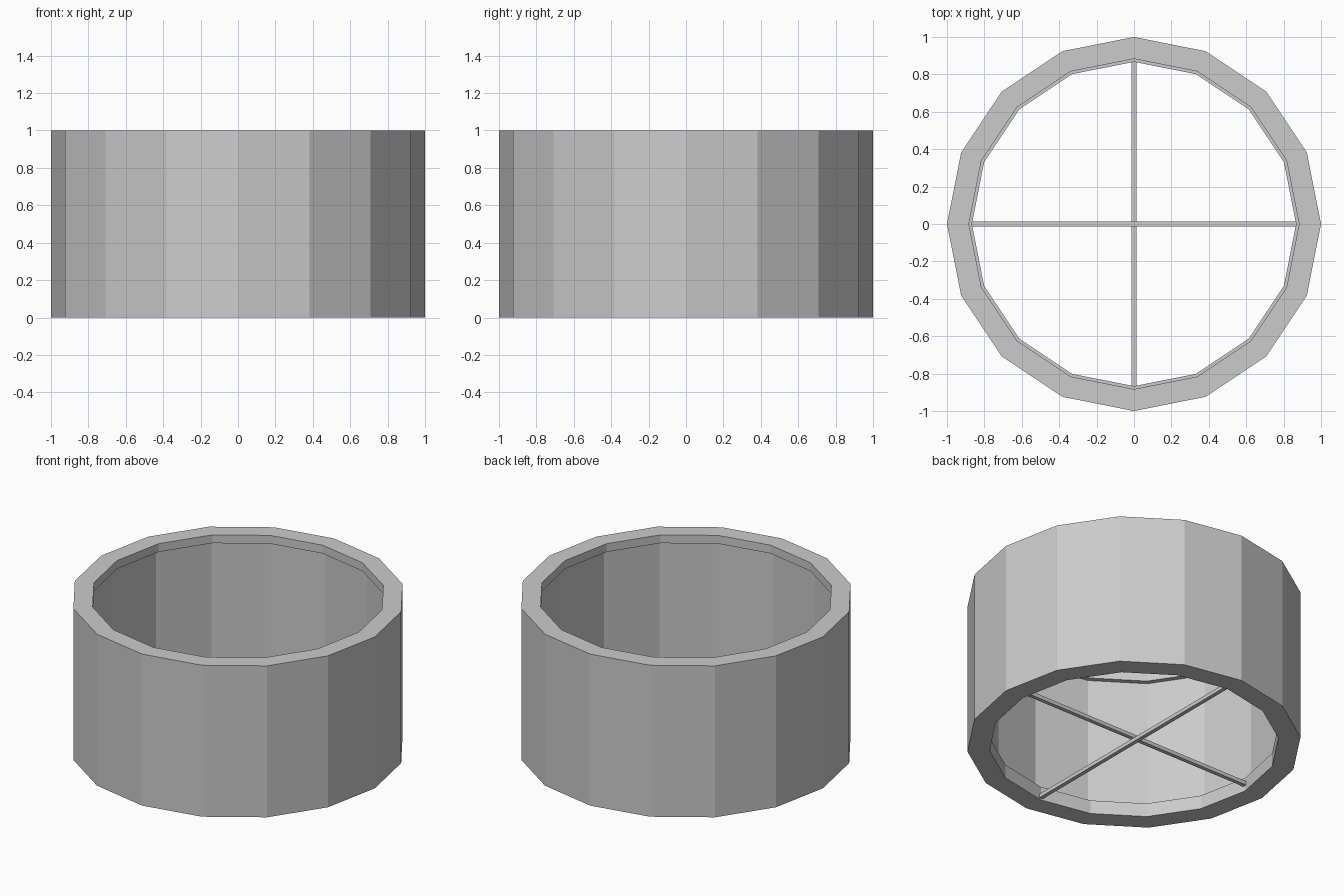
import bpy, bmesh, math

cube = bpy.data.objects.get("Cube")
if cube:
    bpy.data.objects.remove(cube, do_unlink=True)

SIDES = 16


def make_material(name, value):
    mat = bpy.data.materials.new(name)
    mat.use_nodes = True
    colour = (value, value, value, 1)
    mat.diffuse_color = colour
    mat.node_tree.nodes["Principled BSDF"].inputs["Base Color"].default_value = colour
    return mat


grey = make_material("light grey", 0.6)


def add_object(name, bm):
    bmesh.ops.recalc_face_normals(bm, faces=bm.faces)
    mesh = bpy.data.meshes.new(name)
    bm.to_mesh(mesh)
    bm.free()
    mesh.materials.append(grey)
    obj = bpy.data.objects.new(name, mesh)
    bpy.context.collection.objects.link(obj)
    return obj


def lathe(name, profile):
    """Sweep a closed (radius, height) profile around z with flat facets."""
    bm = bmesh.new()
    rings = []
    for i in range(SIDES):
        a = math.tau * i / SIDES
        rings.append([bm.verts.new((r * math.cos(a), r * math.sin(a), z)) for r, z in profile])
    n = len(profile)
    for i in range(SIDES):
        here, after = rings[i], rings[(i + 1) % SIDES]
        for j in range(n):
            k = (j + 1) % n
            bm.faces.new((here[j], after[j], after[k], here[k]))
    return add_object(name, bm)


def bar(name, size, z):
    bm = bmesh.new()
    bmesh.ops.create_cube(bm, size=1)
    bmesh.ops.scale(bm, vec=size, verts=bm.verts)
    bmesh.ops.translate(bm, vec=(0, 0, z), verts=bm.verts)
    return add_object(name, bm)


# Hollow drum wall: narrow lip at the top, deeper lip at the bottom, recess between
lathe("drum_wall", [
    (1, 0), (1, 1), (0.883, 1), (0.883, 0.945),
    (0.915, 0.945), (0.915, 0.09), (0.867, 0.09), (0.867, 0),
])

# Crossed support bars, one resting on the other
bar("lower_cross_bar", (0.026, 1.76, 0.025), 0.0225)
bar("upper_cross_bar", (1.76, 0.026, 0.025), 0.0475)
